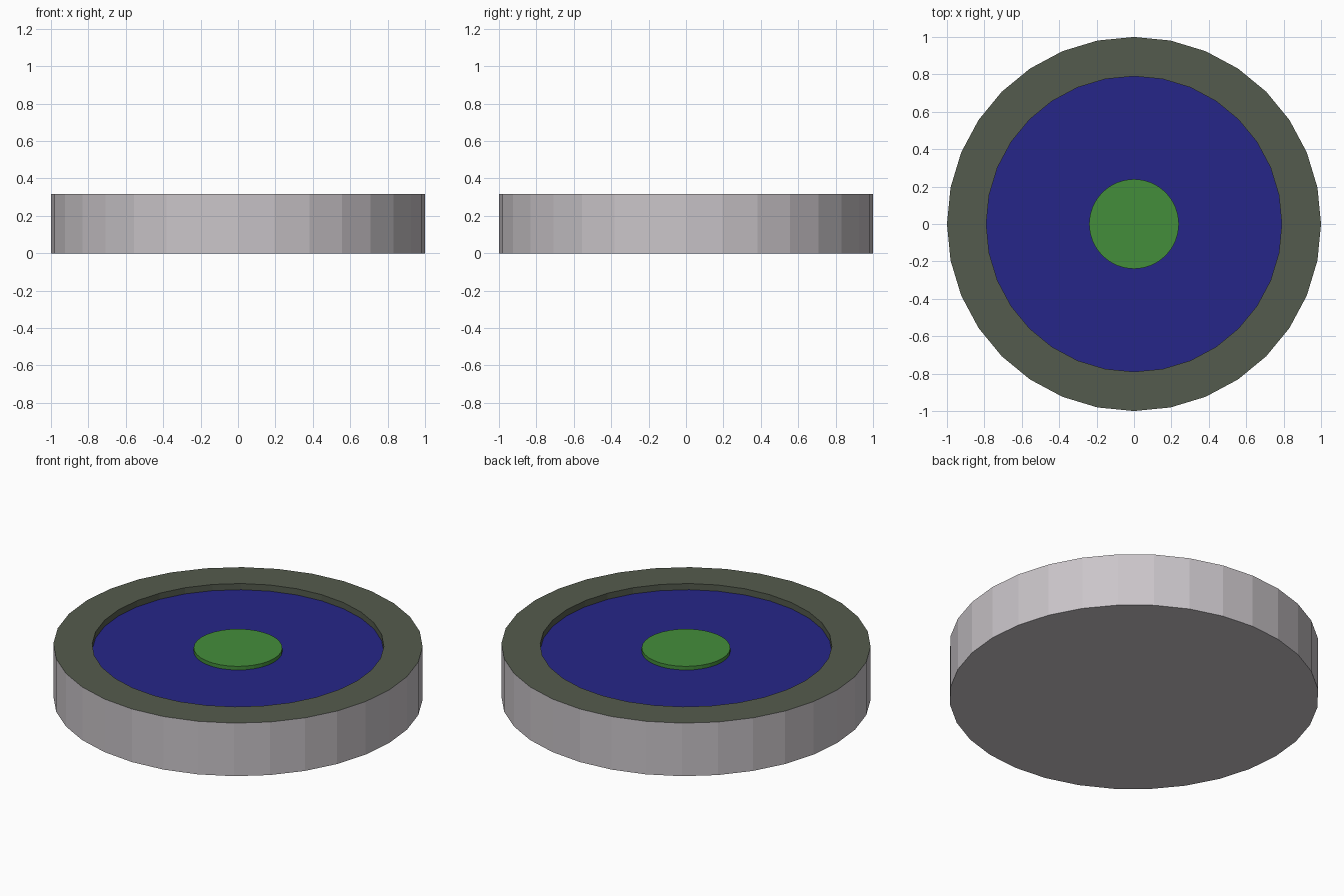
import bpy, bmesh, math

if "Cube" in bpy.data.objects:
    bpy.data.objects.remove(bpy.data.objects["Cube"])

SIDES = 32


def material(name, srgb):
    m = bpy.data.materials.new(name)
    lin = [(c / 255 / 12.92) if c < 10 else ((c / 255 + 0.055) / 1.055) ** 2.4 for c in srgb]
    m.diffuse_color = (*lin, 1)
    m.use_nodes = True
    m.node_tree.nodes["Principled BSDF"].inputs["Base Color"].default_value = m.diffuse_color
    return m


def lathe(name, profile, mats, bands, cap_first, cap_last):
    """Spin (radius, z) points into flat-sided rings; bands and caps give material indices."""
    bm = bmesh.new()
    rings = [[bm.verts.new((r * math.cos(2 * math.pi * i / SIDES),
                            r * math.sin(2 * math.pi * i / SIDES), z))
              for i in range(SIDES)] for r, z in profile]
    for a, b, mi in zip(rings, rings[1:], bands):
        for i in range(SIDES):
            j = (i + 1) % SIDES
            bm.faces.new((a[i], a[j], b[j], b[i])).material_index = mi
    if cap_first is not None:
        bm.faces.new(rings[0][::-1]).material_index = cap_first
    if cap_last is not None:
        bm.faces.new(rings[-1]).material_index = cap_last
    me = bpy.data.meshes.new(name)
    bm.to_mesh(me)
    bm.free()
    for m in mats:
        me.materials.append(m)
    ob = bpy.data.objects.new(name, me)
    bpy.context.collection.objects.link(ob)
    return ob


grey = material("light_grey", (202, 197, 201))
olive = material("dark_olive_grey", (84, 91, 77))
blue = material("deep_blue", (38, 38, 137))
green = material("leaf_green", (68, 141, 59))

TOP, FLOOR, BUTTON = 0.317, 0.28, 0.302

# Round body: grey wall and base, olive rim and inner lip, blue recessed floor
lathe("round_base", [(1, 0), (1, TOP), (0.79, TOP), (0.79, FLOOR)],
      [grey, olive, blue], [0, 1, 1], 0, 2)

# Raised green disc in the middle
lathe("centre_disc", [(0.24, FLOOR), (0.24, BUTTON)], [green], [0], None, 0)
